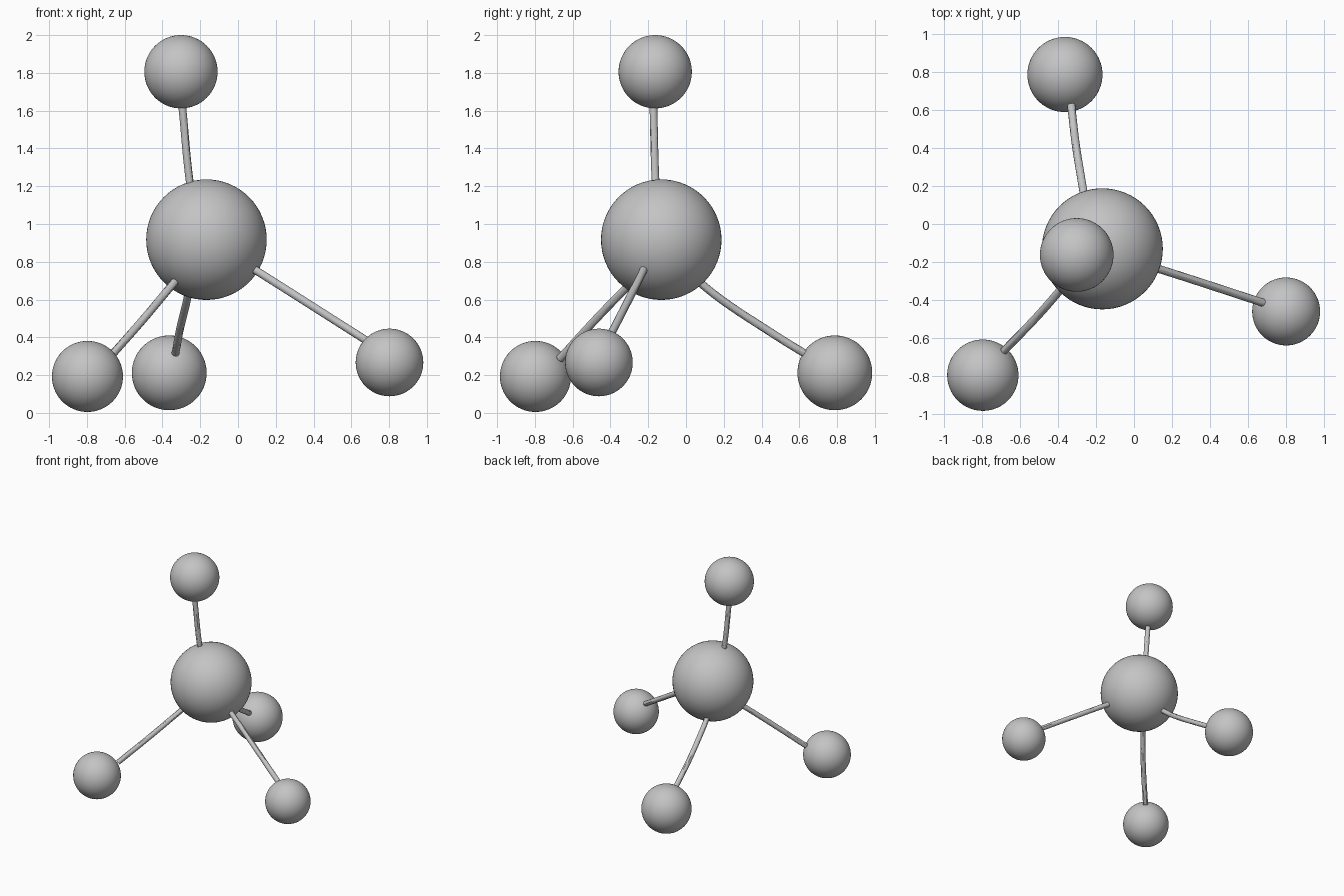
import bpy

if "Cube" in bpy.data.objects:
    bpy.data.objects.remove(bpy.data.objects["Cube"])

grey = bpy.data.materials.new("grey")
grey.diffuse_color = (0.55, 0.55, 0.55, 1)
grey.use_nodes = True
grey.node_tree.nodes["Principled BSDF"].inputs["Base Color"].default_value = grey.diffuse_color


def ball(name, centre, radius):
    bpy.ops.mesh.primitive_uv_sphere_add(segments=64, ring_count=32, radius=radius, location=centre)
    ob = bpy.context.object
    ob.name = name
    ob.data.materials.append(grey)
    bpy.ops.object.shade_smooth()


def rod(name, points, radius=0.021):
    curve = bpy.data.curves.new(name, 'CURVE')
    curve.dimensions = '3D'
    curve.bevel_depth = radius
    curve.bevel_resolution = 4
    curve.resolution_u = 8
    curve.use_fill_caps = True
    spline = curve.splines.new('BEZIER')
    spline.bezier_points.add(len(points) - 1)
    for bp, co in zip(spline.bezier_points, points):
        bp.co = co
        bp.handle_left_type = bp.handle_right_type = 'AUTO'
    ob = bpy.data.objects.new(name, curve)
    bpy.context.collection.objects.link(ob)
    bpy.ops.object.select_all(action='DESELECT')
    ob.select_set(True)
    bpy.context.view_layer.objects.active = ob
    bpy.ops.object.convert(target='MESH')
    ob = bpy.context.object
    ob.data.materials.clear()
    ob.data.materials.append(grey)
    bpy.ops.object.shade_smooth_by_angle()


# Large centre ball and four outer balls
ball("centre_ball", (-0.167, -0.131, 0.917), 0.319)
ball("top_ball", (-0.302, -0.163, 1.806), 0.194)
ball("front_left_ball", (-0.797, -0.797, 0.193), 0.188)
ball("back_ball", (-0.364, 0.788, 0.212), 0.198)
ball("right_ball", (0.802, -0.461, 0.267), 0.179)

# Slightly bent rods, sunk into the balls at both ends
rod("top_rod", [(-0.301, -0.174, 1.68), (-0.293, -0.172, 1.60),
                (-0.255, -0.161, 1.22), (-0.24, -0.155, 1.13)])
rod("front_left_rod", [(-0.27, -0.21, 0.77), (-0.335, -0.285, 0.694),
                       (-0.50, -0.476, 0.497), (-0.685, -0.668, 0.287)])
rod("back_rod", [(-0.24, 0.01, 0.75), (-0.253, 0.08, 0.685), (-0.270, 0.19, 0.598),
                 (-0.307, 0.42, 0.445), (-0.333, 0.64, 0.308), (-0.340, 0.69, 0.28)])
rod("right_rod", [(0.02, -0.205, 0.80), (0.095, -0.226, 0.754),
                  (0.68, -0.415, 0.383), (0.72, -0.428, 0.358)])
